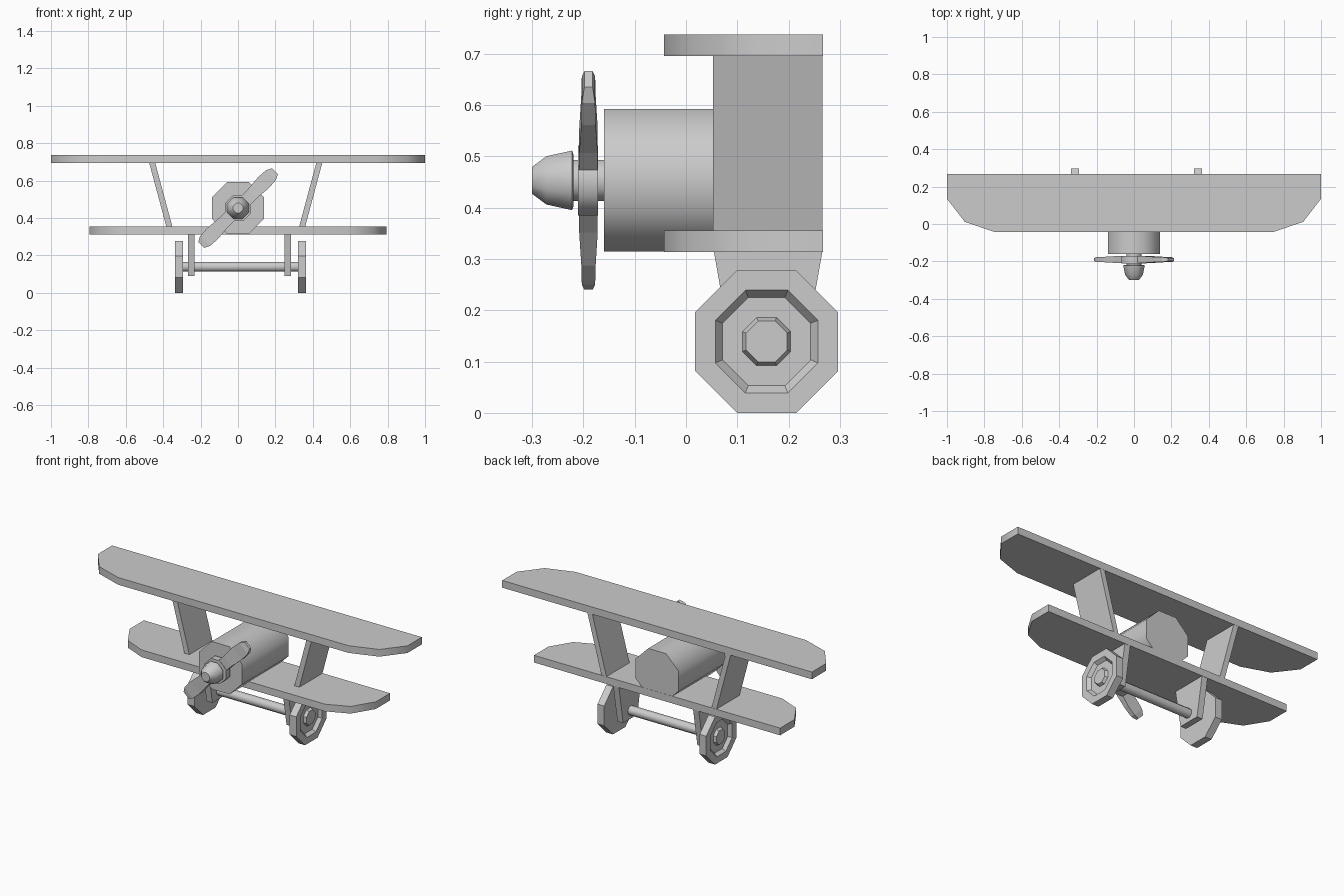
import bpy, bmesh, math

if "Cube" in bpy.data.objects:
    bpy.data.objects.remove(bpy.data.objects["Cube"])

CZ = 0.453             # engine axis height
WY, WZ = 0.157, 0.139  # wheel axle position


def loft(name, rings, smooth=True):
    """Skin a list of equal-length rings and cap both ends."""
    bm = bmesh.new()
    vs = [[bm.verts.new(p) for p in r] for r in rings]
    n = len(rings[0])
    for a, b in zip(vs, vs[1:]):
        for i in range(n):
            j = (i + 1) % n
            bm.faces.new((a[i], a[j], b[j], b[i]))
    bm.faces.new(vs[0][::-1])
    bm.faces.new(vs[-1])
    bmesh.ops.recalc_face_normals(bm, faces=bm.faces)
    me = bpy.data.meshes.new(name)
    bm.to_mesh(me)
    bm.free()
    ob = bpy.data.objects.new(name, me)
    bpy.context.collection.objects.link(ob)
    if smooth:
        bpy.ops.object.select_all(action='DESELECT')
        ob.select_set(True)
        bpy.context.view_layer.objects.active = ob
        bpy.ops.object.shade_smooth_by_angle(angle=math.radians(50))
    return ob


def octagon(apothem):
    r = apothem / math.cos(math.pi / 8)
    return [(r * math.cos(math.pi * (k + .5) / 4), r * math.sin(math.pi * (k + .5) / 4))
            for k in range(8)]


def turned_y(name, profile):
    """Octagonal lathe along y on the engine axis: (y, apothem) pairs."""
    return loft(name, [[(a, y, CZ + b) for a, b in octagon(r)] for y, r in profile])


def turned_x(name, profile, smooth):
    """Octagonal lathe along x on the wheel axle: (x, apothem) pairs."""
    return loft(name, [[(x, WY + a, WZ + b) for a, b in octagon(r)] for x, r in profile], smooth)


# Wings with clipped leading corners
half = [(0.745, -0.043), (0.905, 0.012), (1.0, 0.135), (1.0, 0.267)]
outline = half + [(-x, y) for x, y in reversed(half)]
for name, s, z in (("upper_wing", 1.0, 0.695), ("lower_wing", 0.795, 0.313)):
    loft(name, [[(x * s, y, zz) for x, y in outline] for zz in (z, z + 0.042)])

# Body, propeller shaft and spinner
turned_y("fuselage", [(-0.16, 0.139), (0.266, 0.139)])
turned_y("propeller_shaft", [(-0.225, 0.04), (-0.155, 0.04)])
turned_y("spinner", [(-0.3, 0.026), (-0.272, 0.047), (-0.222, 0.058), (-0.219, 0.05)])

# Propeller hub and two diagonal blades
turned_y("propeller_hub", [(-0.21, 0.068), (-0.171, 0.068)])
c = math.sqrt(0.5)
stations = [(0.03, 0.034, 0.018), (0.11, 0.034, 0.018), (0.193, 0.041, 0.014), (0.25, 0.037, 0.013),
            (0.279, 0.022, 0.008)]
for side, s in (("upper", 1), ("lower", -1)):
    rings = []
    for r, w, t in stations:
        rings.append([(s * (r + u) * c, -0.19 + v, CZ + s * (r - u) * c)
                      for u, v in ((-w, -t), (w, -t), (w, t), (-w, t))])
    loft("propeller_blade_" + side, rings, False)

for side, s in (("left", -1), ("right", 1)):
    # Slanted slab struts between the wings
    rings = []
    for x, z in ((0.354, 0.35), (0.448, 0.70)):
        cx = s * x - 0.012
        rings.append([(cx + dx, y, z) for dx, y in
                      ((-.016, .053), (.016, .053), (.016, .266), (-.016, .266))])
    loft("wing_strut_" + side, rings, False)
    # Tapered landing gear legs
    rings = []
    for z, hw in ((0.09, 0.066), (0.316, 0.106)):
        cx = s * 0.258 + 0.008
        rings.append([(cx + dx, WY + 0.003 + y, z) for dx, y in
                      ((-.0185, -hw), (.0185, -hw), (.0185, hw), (-.0185, hw))])
    loft("landing_leg_" + side, rings, False)
    # Wheels with a dished outer face and raised hub
    prof = [(0.308, 0.139), (0.351, 0.139), (0.351, 0.1), (0.332, 0.086),
            (0.332, 0.047), (0.348, 0.04)]
    turned_x("wheel_" + side, [(s * x + 0.013, r) for x, r in prof], False)

# Axle
turned_x("axle", [(-0.30, 0.025), (0.326, 0.025)], True)
